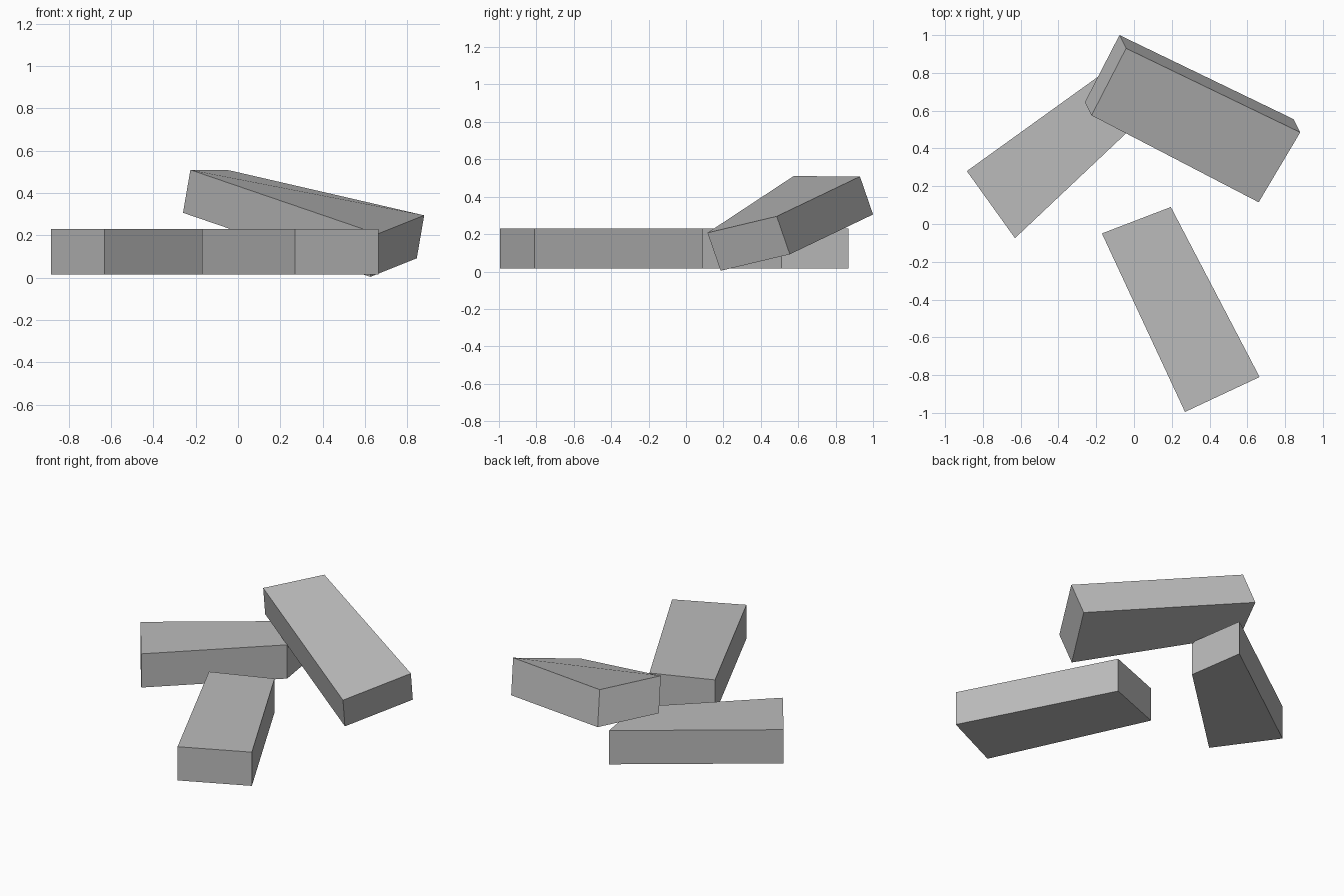
import bpy
import bmesh
from mathutils import Vector

cube = bpy.data.objects.get("Cube")
if cube:
    bpy.data.objects.remove(cube, do_unlink=True)

# One plain grey for every block
grey = bpy.data.materials.new("plain grey")
grey.use_nodes = True
colour = (0.5, 0.5, 0.5, 1)
grey.diffuse_color = colour
grey.node_tree.nodes["Principled BSDF"].inputs["Base Color"].default_value = colour


def block(name, top, drop):
    """Extrude a slightly uneven four-cornered top along the drop vector."""
    bm = bmesh.new()
    face = bm.faces.new([bm.verts.new(p) for p in top])
    result = bmesh.ops.extrude_face_region(bm, geom=[face], use_keep_orig=True)
    moved = [v for v in result["geom"] if isinstance(v, bmesh.types.BMVert)]
    bmesh.ops.translate(bm, verts=moved, vec=Vector(drop))
    bmesh.ops.recalc_face_normals(bm, faces=bm.faces)
    mesh = bpy.data.meshes.new(name)
    bm.to_mesh(mesh)
    bm.free()
    mesh.materials.append(grey)
    obj = bpy.data.objects.new(name, mesh)
    bpy.context.collection.objects.link(obj)
    return obj


def flat(points, z):
    return [(x, y, z) for x, y in points]


# Two blocks lying flat
block("right_block",
      flat([(-0.885, 0.28), (-0.63, -0.075), (-0.01, 0.51), (-0.065, 0.87)], 0.23),
      (0, 0, -0.215))
block("front_block",
      flat([(-0.17, -0.05), (0.27, -0.995), (0.665, -0.81), (0.195, 0.09)], 0.23),
      (0, 0, -0.215))

# Third block leaning on the right one
block("leaning_block",
      [(-0.225, 0.575, 0.51), (0.66, 0.115, 0.207),
       (0.88, 0.485, 0.295), (-0.042, 0.93, 0.508)],
      (-0.035, 0.07, -0.203))
